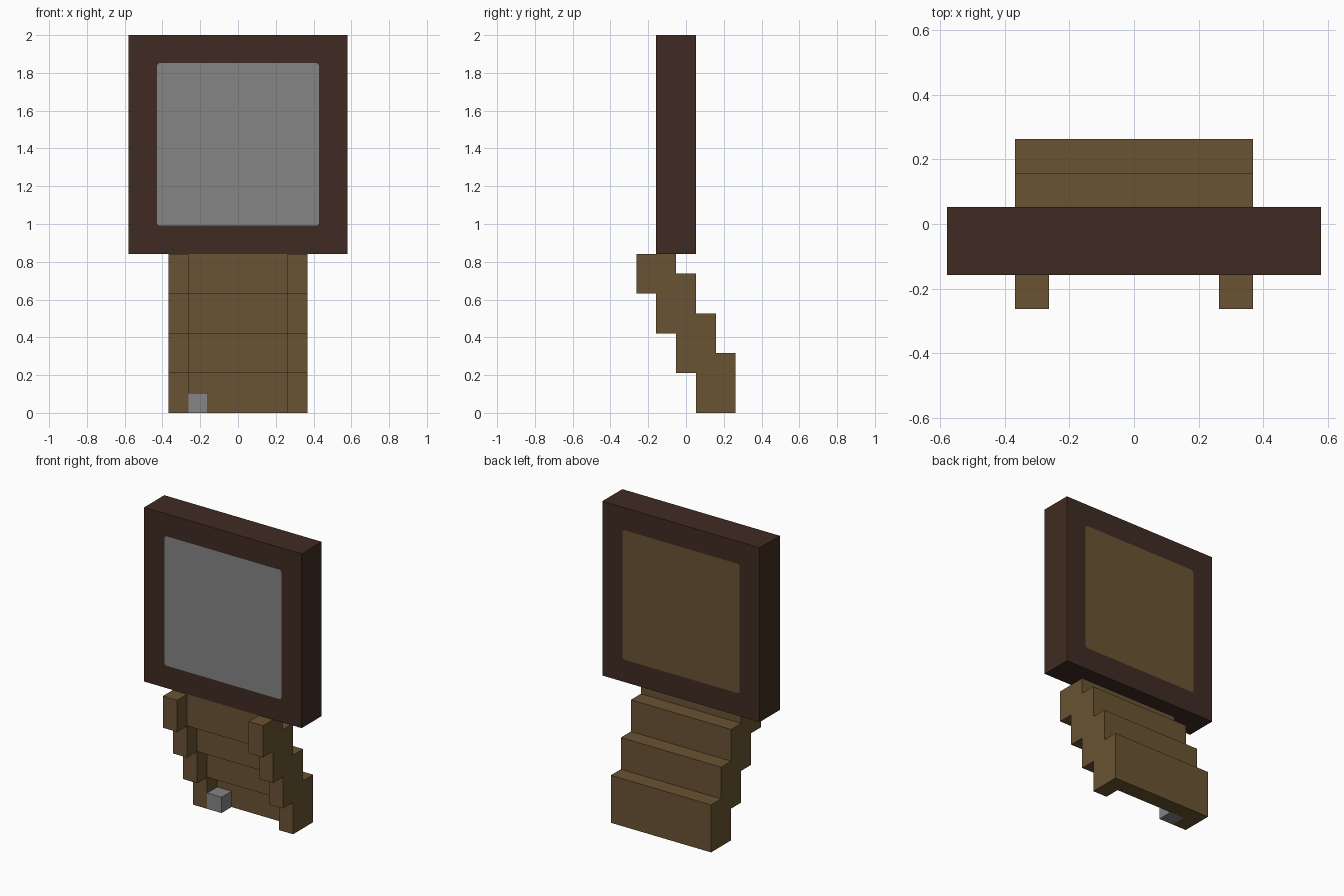
import bpy
import bmesh
from mathutils import Matrix, Vector

default = bpy.data.objects.get("Cube")
if default:
    bpy.data.objects.remove(default, do_unlink=True)

U = 2 / 19  # one block of the model


def material(name, color):
    mat = bpy.data.materials.new(name)
    mat.use_nodes = True
    mat.diffuse_color = (*color, 1)
    mat.node_tree.nodes["Principled BSDF"].inputs["Base Color"].default_value = (*color, 1)
    return mat


DARK = material("dark brown wood", (0.051, 0.024, 0.016))
BROWN = material("light brown wood", (0.144, 0.087, 0.033))
GREY = material("grey", (0.235, 0.235, 0.235))


def add_box(bm, low, high):
    """Add a box between two corners given in blocks."""
    low, high = Vector(low) * U, Vector(high) * U
    size = Matrix.Diagonal((*(high - low), 1))
    bmesh.ops.create_cube(bm, size=1, matrix=Matrix.Translation((low + high) / 2) @ size)


def finish(bm, name, *mats):
    mesh = bpy.data.meshes.new(name)
    bm.to_mesh(mesh)
    bm.free()
    for mat in mats:
        mesh.materials.append(mat)
    obj = bpy.data.objects.new(name, mesh)
    bpy.context.collection.objects.link(obj)
    return obj


# Square head: a panel is inset in the front and back faces
bm = bmesh.new()
add_box(bm, (-5.5, -1.5, 8), (5.5, 0.5, 19))
panels = [f for f in bm.faces if abs(f.normal.y) > 0.9]
bmesh.ops.inset_individual(bm, faces=panels, thickness=2 * U)
corners = [v for f in panels for v in f.verts]
bmesh.ops.bevel(bm, geom=corners, offset=0.012, segments=1, affect='VERTICES')
middle = Vector((0, 13.5 * U))
for face in bm.faces:
    center = face.calc_center_bounds()
    if abs(face.normal.y) > 0.9 and (center.xz - middle).length < U:
        face.material_index = 1 if face.normal.y < 0 else 2
finish(bm, "head", DARK, GREY, BROWN)

# Stepped neck: each step is a back slab with an arm on either side
for step in range(4):
    bm = bmesh.new()
    back, base = 2.5 - step, 2 * step
    slab_height = 3 if step < 3 else 2
    add_box(bm, (-3.5, back - 1, base), (3.5, back, base + slab_height))
    for x in (-3.5, 2.5):
        add_box(bm, (x, back - 2, base), (x + 1, back - 1, base + 2))
    finish(bm, f"neck_step_{step + 1}", BROWN)

# Small block at the foot of the neck
bm = bmesh.new()
add_box(bm, (-2.5, 0.5, 0), (-1.5, 1.5, 1))
finish(bm, "foot_block", GREY)
